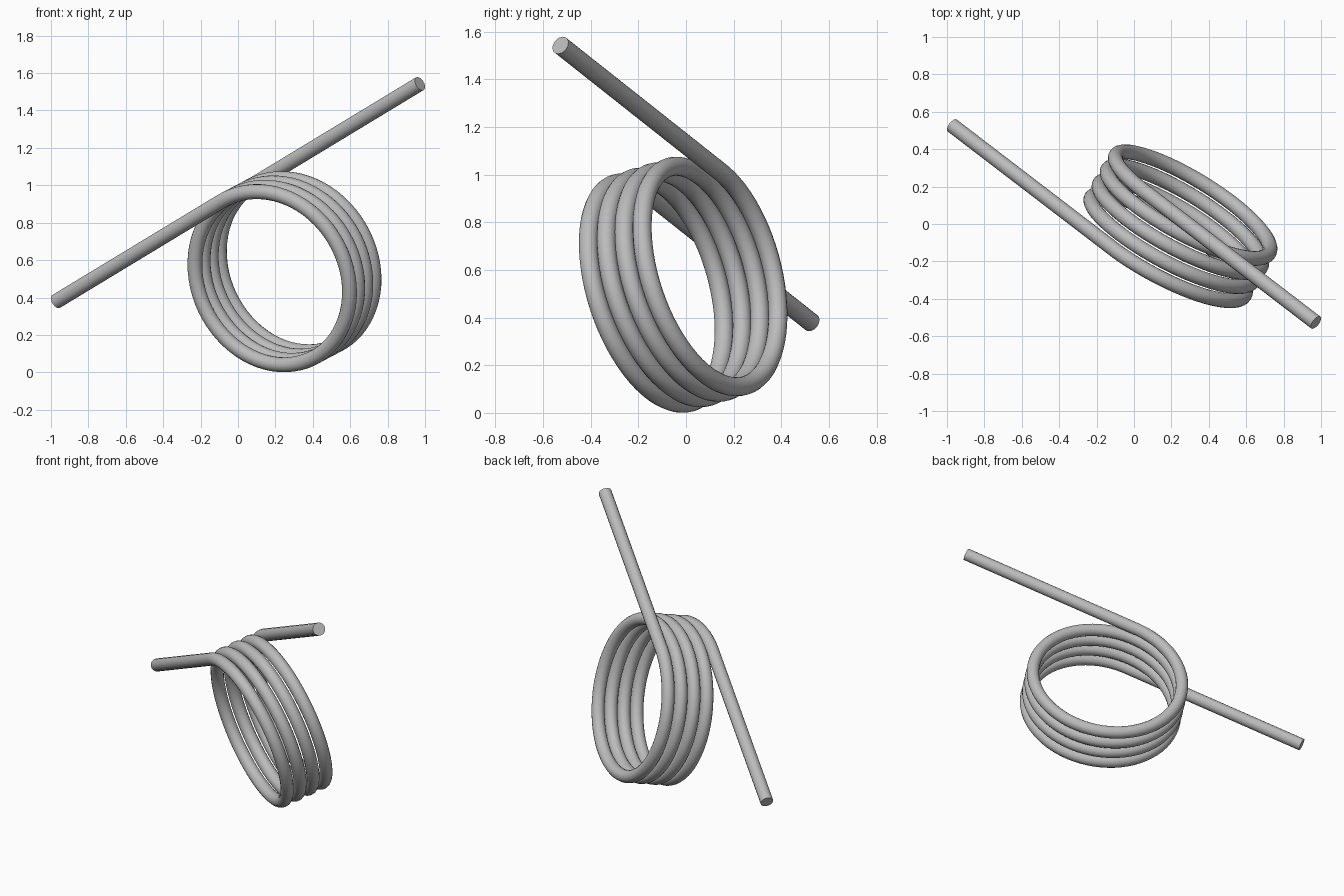
import bpy
import math
from mathutils import Vector

cube = bpy.data.objects.get("Cube")
if cube:
    bpy.data.objects.remove(cube, do_unlink=True)

# Spring dimensions
WIRE_RADIUS = 0.04
COIL_RADIUS = 0.485
PITCH = 0.09
TURNS = 4
LEG_LENGTH = 1.237
STEPS = 72  # path points per turn

# Frame of the coil: axis, leg direction, and outward direction at the legs
axis = Vector((0.485, 0.837, 0.257)).normalized()
leg = Vector((0.715, -0.549, 0.433))
leg = (leg - axis * leg.dot(axis)).normalized()
outward = leg.cross(axis)
centre = Vector((0, 0, 0.961)) - outward * COIL_RADIUS


def coil_point(turn):
    angle = turn * math.tau
    radial = outward * math.cos(angle) + leg * math.sin(angle)
    return centre + radial * COIL_RADIUS + axis * PITCH * (turn - TURNS / 2)


# Wire path: straight leg, whole coils, straight leg
path = [coil_point(i / STEPS) for i in range(TURNS * STEPS + 1)]
path = [path[0] - leg * LEG_LENGTH] + path + [path[-1] + leg * LEG_LENGTH]

curve = bpy.data.curves.new("torsion_spring", "CURVE")
curve.dimensions = "3D"
curve.bevel_depth = WIRE_RADIUS
curve.bevel_resolution = 6
curve.use_fill_caps = True
spline = curve.splines.new("POLY")
spline.points.add(len(path) - 1)
for point, co in zip(spline.points, path):
    point.co = (*co, 1)

spring = bpy.data.objects.new("torsion_spring", curve)
bpy.context.collection.objects.link(spring)

# Steel colour
steel = bpy.data.materials.new("steel_grey")
steel.use_nodes = True
colour = (0.5, 0.5, 0.5, 1)
steel.diffuse_color = colour
steel.node_tree.nodes["Principled BSDF"].inputs["Base Color"].default_value = colour
curve.materials.append(steel)

# Solid wire with smooth sides and crisp cut ends
bpy.ops.object.select_all(action="DESELECT")
spring.select_set(True)
bpy.context.view_layer.objects.active = spring
bpy.ops.object.convert(target="MESH")
bpy.ops.object.shade_smooth_by_angle(angle=math.radians(40))
